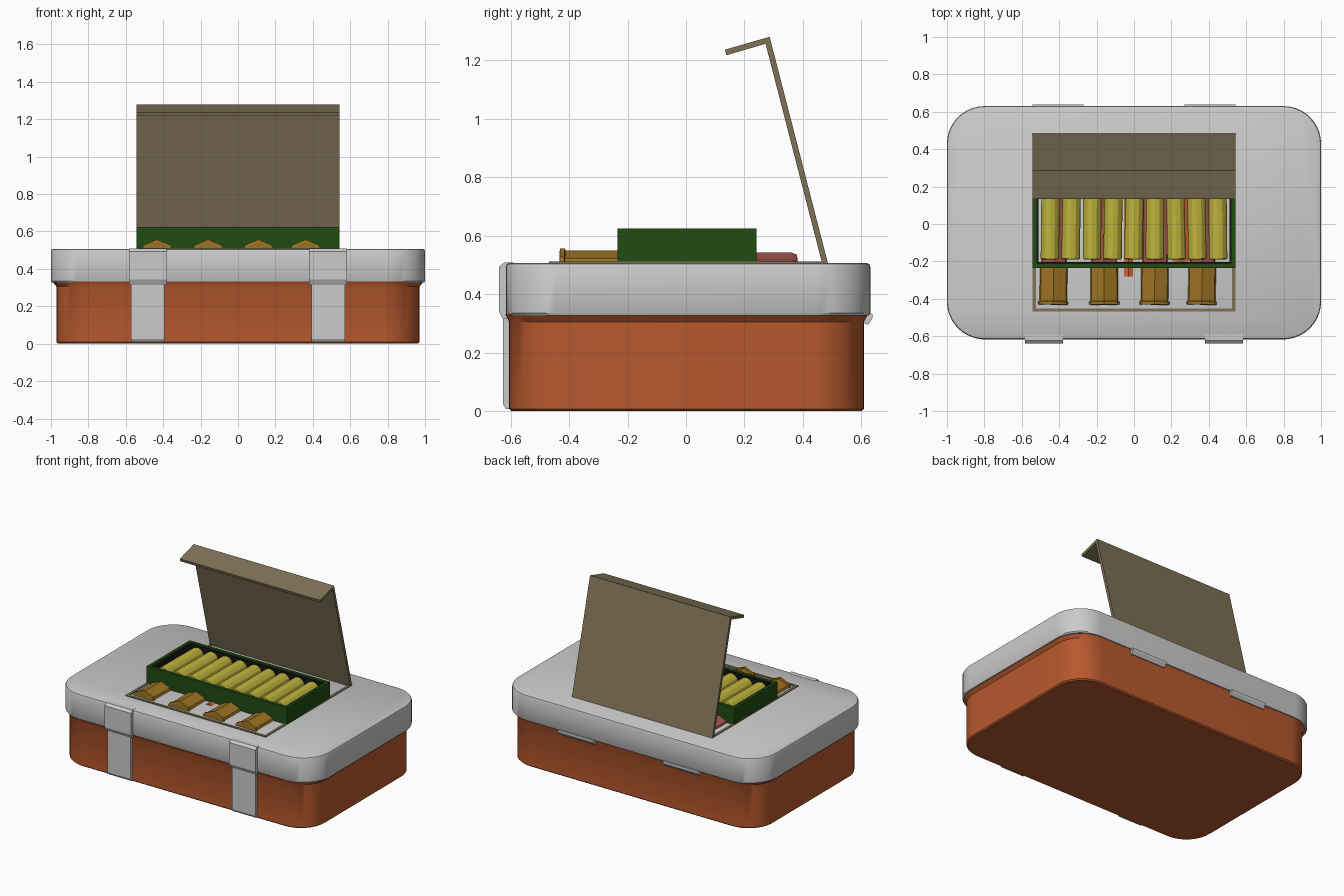
import bpy, bmesh, math, random
from mathutils import Vector, Matrix

if "Cube" in bpy.data.objects:
    bpy.data.objects.remove(bpy.data.objects["Cube"])

random.seed(4)


def material(name, r, g, b):
    m = bpy.data.materials.new(name)
    m.diffuse_color = (r, g, b, 1)
    m.use_nodes = True
    m.node_tree.nodes["Principled BSDF"].inputs["Base Color"].default_value = m.diffuse_color
    return m


GREY = material("light grey", 0.60, 0.60, 0.60)
ORANGE = material("burnt orange", 0.48, 0.10, 0.027)
CARD = material("cardboard brown", 0.21, 0.165, 0.094)
GREEN = material("dark green", 0.015, 0.072, 0.006)
BLACK = material("black", 0.008, 0.008, 0.008)
YELLOW = material("yellow", 0.52, 0.46, 0.045)
BRASS = material("brass", 0.34, 0.17, 0.016)
RED = material("dull red", 0.38, 0.09, 0.08)
HULL = material("bright orange", 0.60, 0.12, 0.035)


def finish(name, bm, mat, smooth=False):
    bmesh.ops.recalc_face_normals(bm, faces=bm.faces)
    me = bpy.data.meshes.new(name)
    bm.to_mesh(me)
    bm.free()
    me.materials.append(mat)
    ob = bpy.data.objects.new(name, me)
    bpy.context.collection.objects.link(ob)
    if smooth:
        bpy.ops.object.select_all(action='DESELECT')
        ob.select_set(True)
        bpy.context.view_layer.objects.active = ob
        bpy.ops.object.shade_smooth_by_angle(angle=math.radians(35))
    return ob


def outline(hx, hy, r, seg):
    """Rounded rectangle, or a plain one when r is 0."""
    if r == 0:
        return [(hx, hy), (-hx, hy), (-hx, -hy), (hx, -hy)]
    pts = []
    for i, (sx, sy) in enumerate([(1, 1), (-1, 1), (-1, -1), (1, -1)]):
        for k in range(seg + 1):
            a = (i + k / seg) * math.pi / 2
            pts.append((sx * (hx - r) + r * math.cos(a), sy * (hy - r) + r * math.sin(a)))
    return pts


def loft(name, rings, mat, cy=0.0, loop=False, smooth=False, seg=10):
    """Skin rings of (half x, half y, corner radius, z); capped, or closed as a frame."""
    bm = bmesh.new()
    vs = [[bm.verts.new((x, y + cy, z)) for x, y in outline(hx, hy, r, seg)]
          for hx, hy, r, z in rings]
    n = len(vs[0])
    pairs = list(zip(vs, vs[1:]))
    if loop:
        pairs.append((vs[-1], vs[0]))
    else:
        bm.faces.new(vs[0])
        bm.faces.new(vs[-1])
    for a, b in pairs:
        for i in range(n):
            j = (i + 1) % n
            bm.faces.new((a[i], a[j], b[j], b[i]))
    return finish(name, bm, mat, smooth)


def extrude_x(name, profile, x0, x1, mat):
    """Extrude a (y, z) profile along x."""
    bm = bmesh.new()
    a = [bm.verts.new((x0, y, z)) for y, z in profile]
    b = [bm.verts.new((x1, y, z)) for y, z in profile]
    bm.faces.new(a)
    bm.faces.new(b)
    for i in range(len(a)):
        j = (i + 1) % len(a)
        bm.faces.new((a[i], a[j], b[j], b[i]))
    return finish(name, bm, mat)


def turned_y(name, profile, x, z, sides, mat, yaw=0.0):
    """Capped tube along y from (y, radius) steps, one edge on top."""
    bm = bmesh.new()
    rings = [[bm.verts.new((r * math.sin(t * 2 * math.pi / sides), y,
                            r * math.cos(t * 2 * math.pi / sides)))
              for t in range(sides)] for y, r in profile]
    bm.faces.new(rings[0])
    bm.faces.new(rings[-1])
    for a, b in zip(rings, rings[1:]):
        for i in range(sides):
            j = (i + 1) % sides
            bm.faces.new((a[i], a[j], b[j], b[i]))
    bmesh.ops.transform(bm, matrix=Matrix.Translation((x, 0, z)) @ Matrix.Rotation(yaw, 4, 'Z'),
                        verts=bm.verts)
    return finish(name, bm, mat)


# Case: orange base with a flared rim, and grey lid
loft("case_base", [(0.96, 0.598, 0.18, 0.0), (0.97, 0.607, 0.19, 0.008),
                   (0.97, 0.607, 0.19, 0.305), (0.993, 0.62, 0.2, 0.333)],
     ORANGE, cy=0.002, smooth=True)
loft("case_lid", [(0.995, 0.619, 0.2, 0.327), (1.0, 0.623, 0.2, 0.335),
                  (1.0, 0.623, 0.2, 0.495), (0.997, 0.62, 0.2, 0.503),
                  (0.988, 0.611, 0.19, 0.507)], GREY, cy=0.007, smooth=True)

# Front clasps and back hinges
upper = [(-0.59, 0.508), (-0.622, 0.508), (-0.64, 0.493), (-0.64, 0.342),
         (-0.626, 0.315), (-0.59, 0.315)]
lower = [(-0.59, 0.33), (-0.626, 0.33), (-0.626, 0.025), (-0.616, 0.008), (-0.59, 0.008)]
hinge = [(0.60, 0.335), (0.638, 0.333), (0.638, 0.318), (0.622, 0.295), (0.60, 0.305)]
for s, side in ((-1, "left"), (1, "right")):
    c = s * 0.482
    extrude_x("clasp_top_" + side, upper, c - 0.102, c + 0.102, GREY)
    extrude_x("clasp_strap_" + side, lower, c - 0.09, c + 0.09, GREY)
    extrude_x("hinge_" + side, hinge, s * 0.27, s * 0.543, GREY)

# Cardboard carton sunk in the case: walls, floor and open flap
loft("carton_walls", [(0.543, 0.476, 0, 0.002), (0.543, 0.476, 0, 0.512),
                      (0.525, 0.458, 0, 0.512), (0.525, 0.458, 0, 0.002)],
     CARD, cy=0.007, loop=True)
loft("carton_floor", [(0.525, 0.458, 0, 0.003), (0.525, 0.458, 0, 0.02)], CARD, cy=0.007)
extrude_x("carton_flap", [(0.485, 0.507), (0.286, 1.28), (0.133, 1.236), (0.138, 1.217),
                          (0.272, 1.256), (0.465, 0.507)], -0.543, 0.543, CARD)

# Green tray with black lining
loft("tray", [(0.543, 0.238, 0, 0.45), (0.543, 0.238, 0, 0.625),
              (0.522, 0.217, 0, 0.625), (0.522, 0.217, 0, 0.45)], GREEN, cy=0.003, loop=True)
loft("tray_lining", [(0.522, 0.217, 0, 0.45), (0.522, 0.217, 0, 0.617),
                     (0.510, 0.205, 0, 0.617), (0.510, 0.205, 0, 0.45)], BLACK, cy=0.003, loop=True)

# Row of yellow tubes in the tray
for i in range(9):
    turned_y("yellow_tube", [(-0.19, 0.038), (-0.186, 0.049), (0.19, 0.049), (0.194, 0.038)],
             -0.448 + i * 0.112, 0.572, 12, YELLOW, random.uniform(-0.02, 0.02))

# Larger loose tubes: brass ends in front, red bodies running to the back
for x in (-0.425, -0.16, 0.115, 0.37):
    yaw = random.uniform(-0.03, 0.03)
    turned_y("brass_cap", [(-0.432, 0.09), (-0.43, 0.102), (-0.415, 0.102), (-0.412, 0.095),
                           (-0.225, 0.095)], x, 0.455, 8, BRASS, yaw)
    turned_y("red_tube", [(-0.225, 0.088), (0.36, 0.088), (0.38, 0.08)], x, 0.455, 8, RED, yaw)
turned_y("orange_tube", [(-0.28, 0.085), (0.28, 0.085)], -0.03, 0.432, 8, HULL)
turned_y("orange_tube", [(-0.2, 0.085), (0.28, 0.085)], 0.25, 0.44, 8, HULL)
